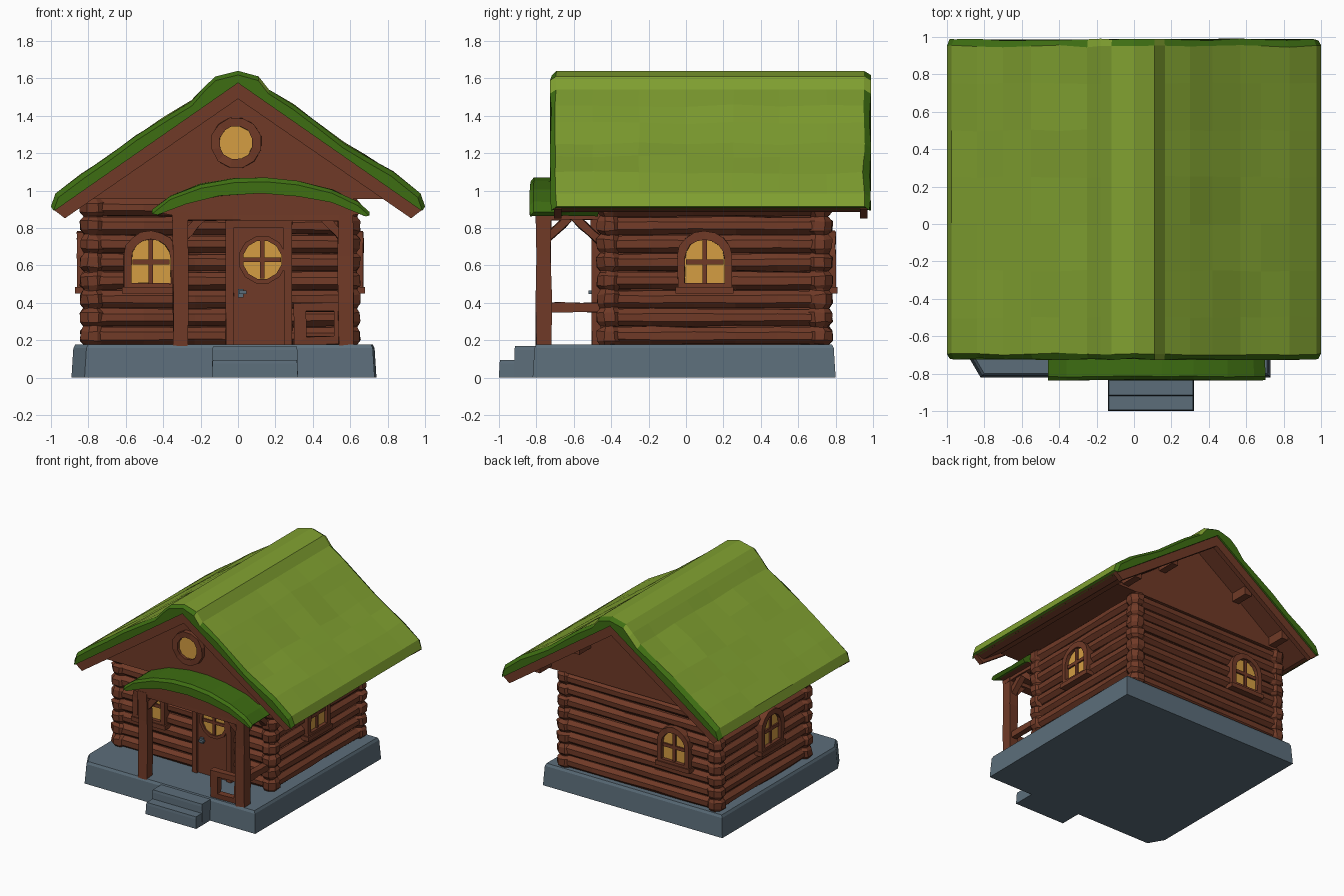
import bpy, bmesh, math, random
from mathutils import Vector, Matrix

random.seed(4)
if "Cube" in bpy.data.objects:
    bpy.data.objects.remove(bpy.data.objects["Cube"])


def material(name, rgb):
    m = bpy.data.materials.new(name)
    m.use_nodes = True
    m.diffuse_color = (*rgb, 1)
    m.node_tree.nodes["Principled BSDF"].inputs["Base Color"].default_value = (*rgb, 1)
    return m


WOOD = material("brown wood", (.162, .042, .020))
STONE = material("blue grey stone", (.107, .155, .195))
MOSS = material("light moss", (.216, .352, .030))
DARK_MOSS = material("dark moss", (.048, .155, .006))
GLASS = material("warm window light", (.66, .34, .055))


def loft(name, rings, mat, cyclic=False, wobble=0.0, place=None):
    """Skin a run of equal rings; capped, or joined end to start."""
    bm = bmesh.new()
    rows = [[bm.verts.new(p) for p in ring] for ring in rings]
    n = len(rows[0])
    pairs = list(zip(rows, rows[1:])) + ([(rows[-1], rows[0])] if cyclic else [])
    for a, b in pairs:
        for i in range(n):
            j = (i + 1) % n
            bm.faces.new((a[i], a[j], b[j], b[i]))
    if not cyclic:
        bm.faces.new(rows[0])
        bm.faces.new(rows[-1])
    for v in bm.verts:
        v.co += Vector([random.uniform(-wobble, wobble) for _ in range(3)])
    bmesh.ops.recalc_face_normals(bm, faces=bm.faces)
    if place:
        bm.transform(place)
    mesh = bpy.data.meshes.new(name)
    bm.to_mesh(mesh)
    bm.free()
    ob = bpy.data.objects.new(name, mesh)
    bpy.context.collection.objects.link(ob)
    mesh.materials.append(mat)
    return ob


def flat(pts, d):
    return [(u, d, v) for u, v in pts]


def prism(name, pts, lo, hi, mat, **kw):
    return loft(name, [flat(pts, lo), flat(pts, hi)], mat, **kw)


def box(name, x0, x1, y0, y1, z0, z1, mat, **kw):
    return prism(name, [(x0, z0), (x1, z0), (x1, z1), (x0, z1)], y0, y1, mat, **kw)


def frame(name, outer, inner, lo, hi, mat, **kw):
    rings = [flat(outer, lo), flat(outer, hi), flat(inner, hi), flat(inner, lo)]
    return loft(name, rings, mat, cyclic=True, **kw)


def beam(name, p, q, width, wobble=.004):
    """Square timber from p to q, bent a little at thirds."""
    p, q = Vector(p), Vector(q)
    d = (q - p).normalized()
    a = d.cross((0, 0, 1) if abs(d.z) < .9 else (0, 1, 0)).normalized() * width / 2
    b = d.cross(a)
    rings = [[p.lerp(q, t) + a * s + b * r for s, r in ((-1, -1), (1, -1), (1, 1), (-1, 1))]
             for t in (0, .33, .67, 1)]
    return loft(name, rings, WOOD, wobble=wobble)


def circle(r, n=12, u=0, v=0):
    return [(u + r * math.cos(math.tau * (i + .5) / n), v + r * math.sin(math.tau * (i + .5) / n))
            for i in range(n)]


def arch(w, z0, z1, rise):
    """Window outline: square sill and a round head."""
    head = [(w * math.cos(math.pi * i / 8), z1 - rise + rise * math.sin(math.pi * i / 8)) for i in range(9)]
    return [(w, z0)] + head + [(-w, z0)]


# Stone base and steps
def slab(name, pts, z0, z1, inset):
    cx = sum(p[0] for p in pts) / len(pts)
    cy = sum(p[1] for p in pts) / len(pts)
    rings = []
    for z, k in ((z0, 0), (z1 - .02, inset / 2), (z1, inset)):
        rings.append([(x - math.copysign(k, x - cx), y - math.copysign(k, y - cy), z) for x, y in pts])
    return loft(name, rings, STONE)


slab("stone_base", [(-.82, -.82), (.73, -.82), (.74, .80), (-.89, .80), (-.89, -.70)], 0, .178, .02)
slab("upper_step", [(-.14, -.92), (.32, -.92), (.32, -.7), (-.14, -.7)], 0, .168, .006)
slab("lower_step", [(-.14, -1), (.32, -1), (.32, -.8), (-.14, -.8)], 0, .095, .006)

# Log walls with bumpy corner stacks
X0, X1, Y0, Y1 = -.775, .585, -.41, .715
ZB, PITCH, LOGS = .175, .098, 8
box("wall_core", X0, X1, Y0, Y1, ZB, .96, WOOD)


def log(name, p, q):
    p, q = Vector(p), Vector(q)
    side = (q - p).cross((0, 0, 1)).normalized()
    rings = []
    for t in (0, .2, .4, .6, .8, 1):
        r = random.uniform(.047, .053)
        rings.append([p.lerp(q, t) + side * (u * 1.1) + Vector((0, 0, v)) for u, v in circle(r, 8)])
    return loft(name, rings, WOOD, wobble=.003)


for i in range(LOGS):
    z = ZB + PITCH * (i + .5)
    for y, side in ((Y0, "front"), (Y1, "back")):
        log(side + "_log", (X0, y, z), (X1, y, z))
    for x, side in ((X0, "right"), (X1, "left")):
        log(side + "_log", (x, Y0, z), (x, Y1, z))

for x in (X0, X1):
    for y in (Y0, Y1):
        rings = []
        for i in range(LOGS):
            for t, r in ((.02, .052), (.25, .072), (.75, .072), (.98, .052)):
                rings.append([(x + u, y + v, ZB + PITCH * (i + t)) for u, v in circle(r, 8)])
        loft("corner_log_stack", rings, WOOD, wobble=.005)

# Gable block and roof boards
prism("gable", [(-.80, .955), (.80, .955), (0, 1.53)], -.61, .76, WOOD)


def chevron(top, thick, reach):
    def z(x):
        return top - .69 * abs(x)
    lo = reach - .065
    return [(-reach, z(reach)), (0, top), (reach, z(reach)),
            (lo, z(lo) - thick), (0, top - thick), (-lo, z(lo) - thick)]


prism("roof_boards", chevron(1.585, .065, .985), -.69, .96, WOOD)
for y in (-.705, .93):
    prism("barge_board", chevron(1.585, .095, .99), y, y + .04, WOOD)
for x in (-.72, -.36, .36, .72):
    box("purlin_end", x - .03, x + .03, .74, .91, 1.47 - .69 * abs(x), 1.54 - .69 * abs(x), WOOD)

# Moss roof covering: light on top, dark at the rolled ends
TOP = [(-1, .915), (-.975, .985), (-.84, 1.085), (-.7, 1.18), (-.55, 1.29), (-.4, 1.385), (-.25, 1.475),
       (-.18, 1.555), (-.12, 1.61), (0, 1.64), (.11, 1.61), (.165, 1.54), (.3, 1.455), (.42, 1.365),
       (.57, 1.25), (.68, 1.185), (.83, 1.10), (.975, .985), (1, .915)]
UNDER = [(.97, .90), (0, 1.575), (-.97, .90)]
rings = []
STATIONS = [-.722, -.695, -.5, -.25, 0, .25, .5, .75, .95, .985]
for k, y in enumerate(STATIONS):
    end = k in (0, len(STATIONS) - 1)
    inner = 1 < k < len(STATIONS) - 2
    ring = []
    for i, (x, z) in enumerate(TOP):
        dz = random.uniform(-.012, .008) if inner and 1 < i < len(TOP) - 2 and abs(x) > .2 else 0
        ring.append((x * (.985 if end else 1), y + random.uniform(-.006, .006), z + dz - (.022 if end else 0)))
    rings.append(ring + [(x, y, z) for x, z in UNDER])
moss = loft("moss_roof", rings, MOSS)
moss.data.materials.append(DARK_MOSS)
for f in moss.data.polygons:
    f.material_index = int(abs(f.normal.y) > .5 or f.normal.z < -.2)

# Porch roof, arched
CURVE = [(-.46, .895), (-.36, .97), (-.2, 1.035), (-.02, 1.065), (.15, 1.068), (.32, 1.05),
         (.5, 1.005), (.64, .94), (.70, .885)]
LOWER = [(.68, .865), (.5, .935), (.32, .97), (.12, .985), (-.1, .97), (-.28, .93), (-.43, .87)]
porch = []
for y, drop in ((-.835, .02), (-.815, 0), (-.64, 0), (-.47, 0)):
    porch.append([(x, y, z - drop) for x, z in CURVE] + [(x, y, z) for x, z in LOWER])
loft("porch_moss_roof", porch, DARK_MOSS, wobble=.003)
prism("porch_roof_board", [(x * .96, z + .01) for x, z in LOWER] + [(-.36, .87), (.62, .87)], -.80, -.47, WOOD)

# Porch posts, beams, braces and rail
PL, PR, PY = -.31, .575, -.76
beam("porch_front_beam", (PL - .04, PY, .875), (PR + .04, PY, .875), .07)
for x, s in ((PL, 1), (PR, -1)):
    beam("porch_post", (x, PY, .17), (x, PY, .88), .078, .006)
    beam("porch_side_beam", (x, PY, .875), (x, Y0, .875), .065)
    beam("front_brace", (x + s * .01, PY, .74), (x + s * .12, PY, .86), .045)
    beam("side_brace", (x, PY + .01, .74), (x, -.62, .86), .045)
    beam("wall_brace", (x, Y0 - .05, .73), (x, -.60, .86), .045)
beam("side_rail", (PR, PY, .375), (PR, Y0 - .05, .375), .05)
frame("front_rail_panel", [(.30, .18), (.56, .18), (.56, .40), (.30, .40)],
      [(.365, .22), (.515, .22), (.515, .355), (.365, .355)], PY - .025, PY + .025, WOOD, wobble=.004)


# Arched windows; local -y faces outward
def window(name, x, y, turn):
    place = Matrix.Translation((x, y, 0)) @ Matrix.Rotation(math.radians(turn), 4, 'Z')
    inner = arch(.105, .505, .74, .105)
    frame(name + "_frame", arch(.145, .465, .785, .13), inner, -.04, .06, WOOD, wobble=.003, place=place)
    prism(name + "_glass", inner, -.012, .05, GLASS, place=place)
    box(name + "_upright_bar", -.012, .012, -.025, 0, .5, .74, WOOD, place=place)
    box(name + "_cross_bar", -.1, .1, -.025, 0, .605, .632, WOOD, place=place)
    box(name + "_sill", -.155, .155, -.05, .05, .45, .485, WOOD, place=place)


window("front_window", -.465, Y0 - .045, 0)
window("back_window", -.44, Y1 + .045, 180)
window("left_window", X1 + .045, .10, 90)
window("right_window", X0 - .045, .10, -90)

# Round gable window
frame("gable_window_frame", circle(.137, 12, -.01, 1.255), circle(.09, 12, -.01, 1.255), -.645, -.59, WOOD, wobble=.004)
prism("gable_window_glass", circle(.092, 12, -.01, 1.255), -.622, -.6, GLASS)

# Door with round window and handle
box("door", -.03, .255, -.485, -.41, .175, .81, WOOD)
for name, a, b in (("door_jamb", -.065, -.022), ("door_jamb", .245, .29)):
    box(name, a, b, -.505, -.41, .175, .84, WOOD, wobble=.003)
box("door_lintel", -.065, .29, -.51, -.41, .80, .845, WOOD, wobble=.003)
frame("door_window_frame", circle(.13, 12, .13, .63), circle(.105, 12, .13, .63), -.505, -.47, WOOD)
prism("door_window_glass", circle(.107, 12, .13, .63), -.491, -.48, GLASS)
box("door_window_upright", .118, .142, -.5, -.48, .53, .73, WOOD)
box("door_window_crossbar", .03, .23, -.5, -.48, .618, .642, WOOD)
box("door_handle_plate", 0, .03, -.50, -.48, .43, .475, STONE)
box("door_handle", .005, .045, -.52, -.495, .447, .465, STONE)
